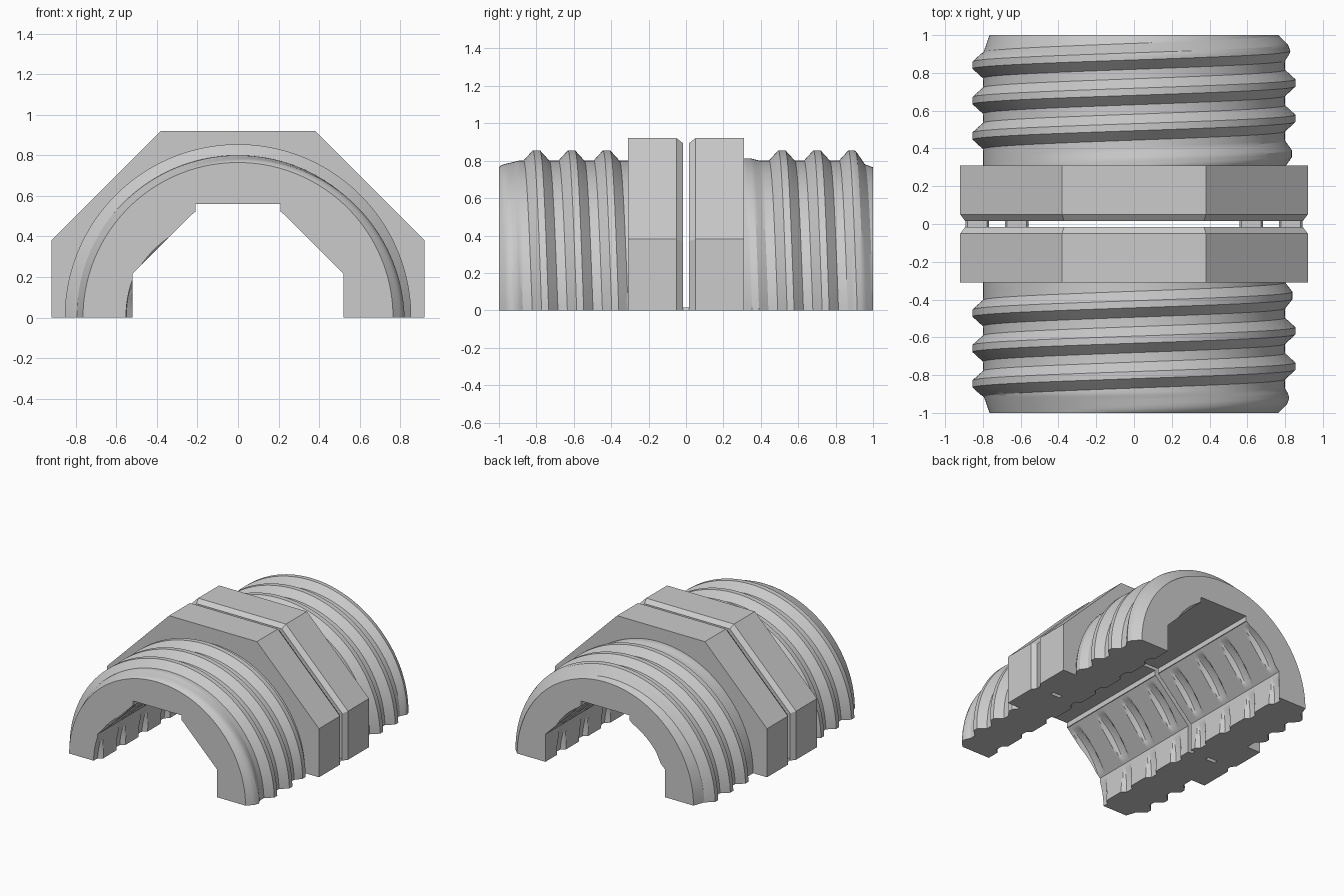
import bpy, bmesh
from math import sin, cos, pi, floor, radians, atan2

if "Cube" in bpy.data.objects:
    bpy.data.objects.remove(bpy.data.objects["Cube"])

grey = bpy.data.materials.new("plain_grey")
grey.use_nodes = True
grey.diffuse_color = (0.6, 0.6, 0.6, 1)
grey.node_tree.nodes["Principled BSDF"].inputs["Base Color"].default_value = (0.6, 0.6, 0.6, 1)

END, FLANGE, GAP = 1.0, 0.31, 0.015
THREAD = dict(pitch=0.1875, crest=0.70, angle=pi / 2)
GROOVE = dict(pitch=0.275, crest=-0.95, angle=pi * 0.75)
STEP = 0.0125

# Angles around the half ring, with the polygon corners added
corners = [atan2(z, x) for x, z in ((0.92, 0.381), (0.381, 0.92), (0.52, 0.2154), (0.21, 0.5254), (0.21, 0.56))]
angles = sorted({round(a, 5) for a in [radians(2 * i) for i in range(91)] + corners + [pi - c for c in corners]})


def clamp(v, lo=0.0, hi=1.0):
    return max(lo, min(hi, v))


def octagon(a, apothem):
    c, s = abs(cos(a)), abs(sin(a))
    return apothem / max(c, s, (c + s) * 0.5 ** 0.5)


def shear(a, helix):
    return -helix["pitch"] * (a - helix["angle"]) / (2 * pi)


def profile(y, a, helix, top, base):
    """Trapezoid helix height (0 to 1) and the position of its nearest crest."""
    start = helix["crest"] + shear(a, helix)
    crest = start + helix["pitch"] * floor((y - start) / helix["pitch"] + 0.5)
    return clamp((base - abs(y - crest)) / (base - top)), crest


def thread_radius(y, a):
    height, crest = profile(y, a, THREAD, 0.019, 0.069)
    c = abs(crest)
    fade = clamp((c - 0.30) / 0.11) * clamp((1.0 - c) / 0.11)
    root = 0.765 + 0.035 * clamp((END - abs(y)) / 0.1)
    return min(root + 0.055 * height * fade, 0.765 + (END - abs(y)))


def bore_radius(y, a):
    plain = octagon(a, 0.52)
    slot = min(0.21 / max(abs(cos(a)), 1e-6), 0.56 / max(sin(a), 1e-6))
    height, _ = profile(y, a, GROOVE, 0.03, 0.07)
    return max(plain, slot, 0.50 + 0.053 * height)


def helix_rows(helix, radius, lo, hi):
    """Rows of points that follow the helix and stop at both ends."""
    p = helix["pitch"]
    first = helix["crest"] + STEP / 2 - p * floor((helix["crest"] - lo) / p + 2)
    rows = []
    for k in range(int((hi - lo + 4 * p) / STEP) + 1):
        row = []
        for a in angles:
            y = clamp(first + k * STEP + shear(a, helix), lo, hi)
            row.append((a, y, radius(y, a)))
        rows.append(row)
    return rows


def finish(bm, name, smooth=True):
    bmesh.ops.recalc_face_normals(bm, faces=bm.faces)
    mesh = bpy.data.meshes.new(name)
    bm.to_mesh(mesh)
    bm.free()
    mesh.materials.append(grey)
    ob = bpy.data.objects.new(name, mesh)
    bpy.context.collection.objects.link(ob)
    if smooth:
        bpy.ops.object.select_all(action='DESELECT')
        ob.select_set(True)
        bpy.context.view_layer.objects.active = ob
        bpy.ops.object.shade_smooth_by_angle(angle=radians(28))
    return ob


def half_fitting(name, side):
    bm = bmesh.new()
    known = {}

    def vert(a, y, r):
        co = (r * cos(a), y, r * sin(a))
        key = tuple(round(v, 5) + 0.0 for v in co)
        if key not in known:
            known[key] = bm.verts.new(co)
        return known[key]

    def face(vs):
        vs = list(dict.fromkeys(vs))
        if len(vs) > 2 and not bm.faces.get(vs):
            bm.faces.new(vs)

    def skin(rows):
        for r0, r1 in zip(rows, rows[1:]):
            for i in range(len(angles) - 1):
                face([r0[i], r0[i + 1], r1[i + 1], r1[i]])

    # Threaded sleeve, then the octagonal flange with its chamfered inner edge
    lo, hi = sorted((side * FLANGE, side * END))
    sleeve = helix_rows(THREAD, thread_radius, lo, hi)
    flange = [[(a, side * y, octagon(a, ap)) for a in angles]
              for y, ap in ((FLANGE, 0.92), (0.05, 0.92), (GAP, 0.893))]
    outer = sleeve + flange if side < 0 else flange[::-1] + sleeve
    # Faceted bore with spiral grooves
    lo, hi = sorted((side * GAP, side * END))
    inner = helix_rows(GROOVE, bore_radius, lo, hi)
    outer, inner = [[[vert(*p) for p in row] for row in rows] for rows in (outer, inner)]
    skin(outer)
    skin(inner)
    # End rings and the flat cut faces underneath
    skin([outer[0], inner[0]])
    skin([outer[-1], inner[-1]])
    for i in (0, -1):
        face([row[i] for row in outer] + [row[i] for row in reversed(inner)])
    return finish(bm, name)


half_fitting("front_threaded_half", -1)
half_fitting("back_threaded_half", 1)

# Thin bridges joining the two halves at the base
for label, side in (("left", 1), ("right", -1)):
    for where, x in (("inner", 0.62), ("outer", 0.83)):
        bm = bmesh.new()
        bmesh.ops.create_cube(bm, size=1)
        for v in bm.verts:
            taper = 0.82 if v.co.z > 0 else 1
            v.co = (side * x + v.co.x * 0.125 * taper, v.co.y * 2 * GAP, (v.co.z + 0.5) * 0.016)
        finish(bm, f"{label}_{where}_bridge", smooth=False)
